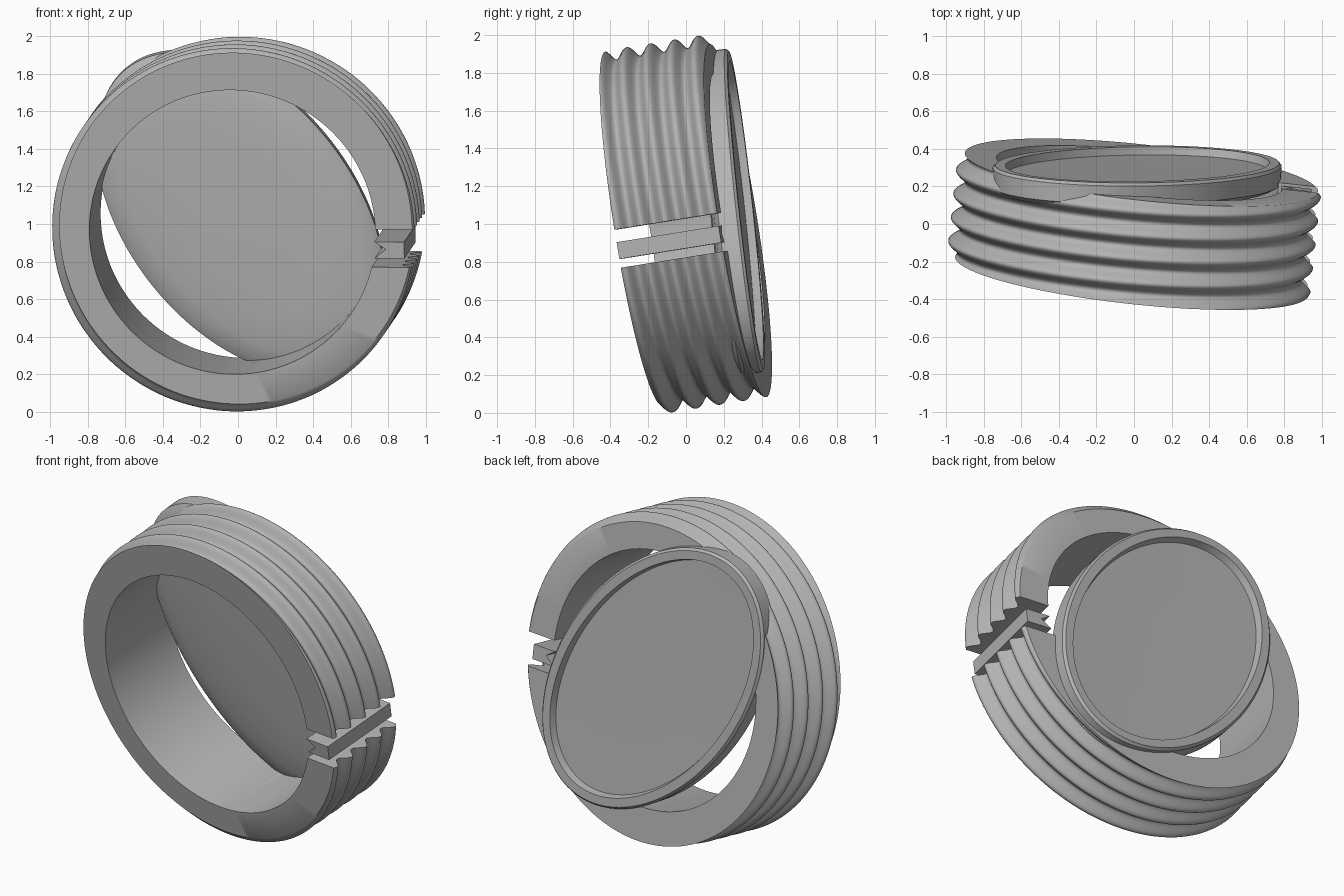
import bpy, bmesh, math
from mathutils import Matrix, Vector

cube = bpy.data.objects.get("Cube")
if cube:
    bpy.data.objects.remove(cube, do_unlink=True)

metal = bpy.data.materials.new("plain_grey")
metal.use_nodes = True
GREY = (0.45, 0.45, 0.45, 1)
metal.diffuse_color = GREY
metal.node_tree.nodes["Principled BSDF"].inputs["Base Color"].default_value = GREY


# Tilted frame whose local y is the given axis
def frame(origin, axis):
    tilt = Vector((0, 1, 0)).rotation_difference(Vector(axis).normalized())
    return Matrix.Translation(origin) @ tilt.to_matrix().to_4x4()


RING_FRAME = frame((0, 0, 1), (0.11, 1, 0.16))
DISH_FRAME = frame((0, 0.005, 1.032), (0.057, 1, 0.132)) @ Matrix.Rotation(math.radians(52.5), 4, 'Y')


def make(name, bm, matrix):
    bmesh.ops.recalc_face_normals(bm, faces=bm.faces)
    mesh = bpy.data.meshes.new(name)
    bm.to_mesh(mesh)
    bm.free()
    mesh.transform(matrix)
    mesh.materials.append(metal)
    ob = bpy.data.objects.new(name, mesh)
    bpy.context.collection.objects.link(ob)
    return ob


def activate(ob):
    bpy.ops.object.select_all(action='DESELECT')
    bpy.context.view_layer.objects.active = ob
    ob.select_set(True)


def smooth(ob):
    activate(ob)
    bpy.ops.object.shade_smooth_by_angle(angle=math.radians(38))


def bridge(bm, a, b):
    for i in range(len(a)):
        j = (i + 1) % len(a)
        bm.faces.new((a[i], a[j], b[j], b[i]))


def skin(bm, loops):
    for a, b in zip(loops, loops[1:]):
        bridge(bm, a, b)
    bm.faces.new(loops[0])
    bm.faces.new(loops[-1])


# Split ring with a helical ridge on its outside
HALF, INNER, PITCH = 0.277, 0.766, 0.128
GAP_TOP, GAP_LOW = 0.022, -0.182
STEPS, ROWS = 180, 72


def ridge_radius(angle, y):
    clockwise = (math.pi / 2 - angle) % math.tau
    crest = -0.29 + PITCH * clockwise / math.tau
    return 0.946 + 0.028 * math.cos(math.tau * (y - crest) / PITCH)


def ring_point(t, r, y):
    start = math.asin(GAP_TOP / r)
    end = math.tau + math.asin(GAP_LOW / r)
    a = start + (end - start) * t
    return Vector((r * math.cos(a), y, r * math.sin(a)))


bm = bmesh.new()
sections = []
for i in range(STEPS + 1):
    t = i / STEPS
    loop = [bm.verts.new(ring_point(t, INNER, s * HALF)) for s in (1, -1)]
    for k in range(ROWS + 1):
        y = -HALF + 2 * HALF * k / ROWS
        loop.append(bm.verts.new(ring_point(t, ridge_radius(math.tau * t, y), y)))
    sections.append(loop)
skin(bm, sections)
ring = make("ridged_split_ring", bm, RING_FRAME)

# Notched bar lying in the gap
bm = bmesh.new()
outline = [(0.92, -0.135), (0.92, -0.045), (0.76, -0.045), (0.82, -0.085), (0.76, -0.135)]
skin(bm, [[bm.verts.new((x, y, z)) for x, z in outline] for y in (-0.28, 0.27)])
smooth(make("gap_bar", bm, RING_FRAME))

# Ovals lofted from a profile of (inset from the edge, y)
LONG, SHORT, SIDES = 0.98, 0.612, 128


def oval_loft(name, profile):
    bm = bmesh.new()
    skin(bm, [[bm.verts.new(((LONG - inset) * math.cos(math.tau * k / SIDES), y,
                             (SHORT - inset) * math.sin(math.tau * k / SIDES)))
               for k in range(SIDES)] for inset, y in profile])
    return make(name, bm, DISH_FRAME)


# Oval dish with a raised rim on its back
smooth(oval_loft("oval_dish", [
    (0.40, 0.145), (0.25, 0.15), (0.12, 0.163), (0.04, 0.18), (0.0, 0.205),
    (0.0, 0.302), (0.014, 0.317), (0.068, 0.317), (0.08, 0.275), (0.25, 0.272), (0.40, 0.27)]))

# Seat for the dish, cut out of the ring
cutter = oval_loft("dish_seat_cutter", [(0.03, 0.22), (0.03, 0.5)])
cutter.hide_render = True
activate(ring)
seat = ring.modifiers.new("dish_seat", 'BOOLEAN')
seat.operation = 'DIFFERENCE'
seat.solver = 'EXACT'
seat.object = cutter
bpy.ops.object.modifier_apply(modifier=seat.name)
bpy.data.objects.remove(cutter, do_unlink=True)
smooth(ring)
